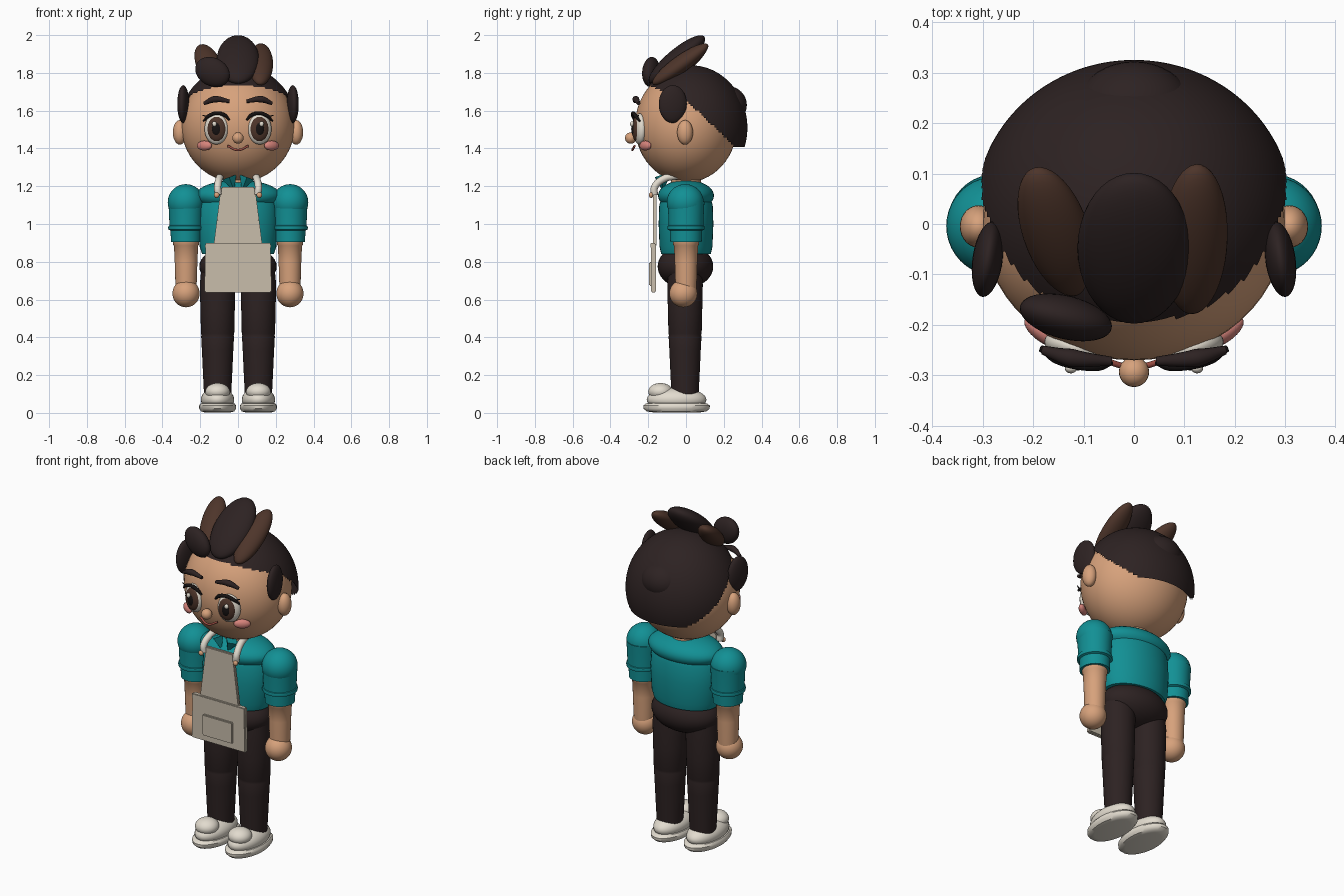
import bpy, bmesh, math
from mathutils import Matrix, Euler, Vector

if "Cube" in bpy.data.objects:
    bpy.data.objects.remove(bpy.data.objects["Cube"])


def material(name, rgb):
    m = bpy.data.materials.new(name)
    m.use_nodes = True
    m.diffuse_color = (*rgb, 1)
    m.node_tree.nodes["Principled BSDF"].inputs["Base Color"].default_value = (*rgb, 1)
    return m


SKIN = material("warm skin", (0.68, 0.36, 0.2))
DARK = material("dark brown", (0.026, 0.016, 0.016))
BROWN = material("chestnut", (0.075, 0.035, 0.023))
TEAL = material("teal cloth", (0.006, 0.28, 0.3))
BEIGE = material("beige canvas", (0.58, 0.51, 0.41))
CREAM = material("cream", (0.76, 0.71, 0.62))
PINK = material("blush pink", (0.68, 0.23, 0.2))
RED = material("lip red", (0.35, 0.08, 0.06))
BLACK = material("pupil black", (0.008, 0.006, 0.006))


def finish(name, bm, mat, smooth=True):
    bmesh.ops.recalc_face_normals(bm, faces=bm.faces)
    mesh = bpy.data.meshes.new(name)
    bm.to_mesh(mesh)
    bm.free()
    mesh.materials.append(mat)
    ob = bpy.data.objects.new(name, mesh)
    bpy.context.collection.objects.link(ob)
    if smooth:
        bpy.ops.object.select_all(action='DESELECT')
        ob.select_set(True)
        bpy.context.view_layer.objects.active = ob
        bpy.ops.object.shade_smooth_by_angle(angle=math.radians(40))
    return ob


def ball(name, mat, loc, size, rot=(0, 0, 0), keep=None, seg=40):
    """Ellipsoid; keep(point) optionally chooses which faces remain."""
    bm = bmesh.new()
    bmesh.ops.create_uvsphere(bm, u_segments=seg, v_segments=seg // 2, radius=1)
    turn = Euler([math.radians(a) for a in rot]).to_matrix().to_4x4()
    bm.transform(Matrix.Translation(loc) @ turn @ Matrix.Diagonal((*size, 1)))
    if keep:
        gone = [f for f in bm.faces if not keep(f.calc_center_median())]
        bmesh.ops.delete(bm, geom=gone, context='FACES')
    return finish(name, bm, mat)


def lathe(name, mat, loc, profile, depth=1.0, seg=40):
    """Closed solid from (radius, z) pairs, scaled in y by depth."""
    bm = bmesh.new()
    rings = []
    for r, z in profile:
        rings.append([bm.verts.new((loc[0] + r * math.cos(a), loc[1] + depth * r * math.sin(a), z))
                      for a in (2 * math.pi * i / seg for i in range(seg))])
    for low, high in zip(rings, rings[1:]):
        for i in range(seg):
            j = (i + 1) % seg
            bm.faces.new((low[i], low[j], high[j], high[i]))
    bm.faces.new(rings[0])
    bm.faces.new(rings[-1])
    return finish(name, bm, mat)


def tube(name, mat, points, radius, taper=False):
    curve = bpy.data.curves.new(name, 'CURVE')
    curve.dimensions = '3D'
    curve.bevel_depth = radius
    curve.bevel_resolution = 4
    curve.use_fill_caps = True
    spline = curve.splines.new('BEZIER')
    spline.bezier_points.add(len(points) - 1)
    for i, (bp, p) in enumerate(zip(spline.bezier_points, points)):
        bp.co = p
        bp.handle_left_type = bp.handle_right_type = 'AUTO'
        if taper and i in (0, len(points) - 1):
            bp.radius = 0.5
    curve.materials.append(mat)
    ob = bpy.data.objects.new(name, curve)
    bpy.context.collection.objects.link(ob)
    bpy.ops.object.select_all(action='DESELECT')
    ob.select_set(True)
    bpy.context.view_layer.objects.active = ob
    bpy.ops.object.convert(target='MESH')
    bpy.ops.object.shade_smooth_by_angle(angle=math.radians(50))


def panel(name, mat, outline, y_front, y_back, bevel=0.005):
    """Flat panel from an (x, z) outline."""
    bm = bmesh.new()
    face = bm.faces.new([bm.verts.new((x, y_front, z)) for x, z in outline])
    out = bmesh.ops.extrude_face_region(bm, geom=[face])
    moved = [v for v in out["geom"] if isinstance(v, bmesh.types.BMVert)]
    bmesh.ops.translate(bm, verts=moved, vec=(0, y_back - y_front, 0))
    bmesh.ops.bevel(bm, geom=bm.edges[:], offset=bevel, segments=2, affect='EDGES')
    finish(name, bm, mat)


def trapezoid(bottom, top, z0, z1):
    return [(-bottom, z0), (bottom, z0), (top, z1), (-top, z1)]


# Head and hair cap with a stepped hairline
ball("head", SKIN, (0, 0, 1.52), (0.3, 0.27, 0.3), seg=56)


def hairline(p):
    slope = 0.95 if p.y > 0 else 0.4
    return p.z > max(1.41, 1.655 - slope * p.y)


ball("hair_cap", DARK, (0, 0.025, 1.51), (0.315, 0.3, 0.33), keep=hairline, seg=160)
ball("hair_crown", DARK, (0, 0.22, 1.63), (0.12, 0.102, 0.1))

# Swept tufts
ball("centre_tuft", DARK, (0, -0.048, 1.87), (0.112, 0.19, 0.055), (40, 0, 0))
ball("right_tuft", BROWN, (-0.155, -0.015, 1.845), (0.066, 0.165, 0.045), (38, -8, 12))
ball("left_tuft", BROWN, (0.12, -0.03, 1.845), (0.066, 0.18, 0.045), (36, 8, 4))
ball("front_curl", DARK, (-0.135, -0.185, 1.805), (0.097, 0.043, 0.075), (0, 25, -14))

# Nose and mouth
ball("nose", SKIN, (0, -0.293, 1.455), (0.03, 0.03, 0.03), seg=24)
tube("mouth", RED, [(-0.055, -0.272, 1.413), (0, -0.284, 1.392), (0.055, -0.272, 1.413)], 0.006)

# Torso, yoke, hips and neck
lathe("shirt_body", TEAL, (0, 0), [(0.19, 0.84), (0.203, 0.88), (0.21, 1.0), (0.205, 1.1),
                                   (0.17, 1.18), (0.09, 1.22)], 0.69)
ball("shirt_yoke", TEAL, (0, 0, 1.15), (0.225, 0.148, 0.083))
ball("hips", DARK, (0, -0.003, 0.775), (0.205, 0.147, 0.115))
lathe("neck", SKIN, (0, 0), [(0.08, 1.18), (0.08, 1.28)])

# Apron
panel("apron_bib", BEIGE, trapezoid(0.13, 0.09, 0.88, 1.195), -0.175, -0.155)
panel("apron_skirt", BEIGE, trapezoid(0.178, 0.172, 0.637, 0.9), -0.184, -0.158)
panel("apron_waistband", BEIGE, trapezoid(0.174, 0.173, 0.872, 0.9), -0.187, -0.17, 0.003)
panel("apron_pocket", BEIGE, trapezoid(0.098, 0.098, 0.673, 0.798), -0.195, -0.18, 0.005)

for side, s in (("left", 1), ("right", -1)):
    def at(x, y, z):
        return (s * x, y, z)

    def path(*pts):
        return [at(*p) for p in pts]

    # Face
    ball(side + "_ear", SKIN, at(0.308, -0.005, 1.485), (0.037, 0.042, 0.065), seg=28)
    ball(side + "_sideburn", DARK, at(0.29, -0.07, 1.635), (0.03, 0.075, 0.1), (0, 0, s * 8))
    ball(side + "_eye_white", CREAM, at(0.115, -0.245, 1.503), (0.064, 0.034, 0.082), (0, 0, s * 15))
    ball(side + "_iris", BROWN, at(0.113, -0.262, 1.503), (0.05, 0.023, 0.066), (0, 0, s * 10))
    ball(side + "_pupil", BLACK, at(0.112, -0.274, 1.503), (0.027, 0.016, 0.038), seg=24)
    ball(side + "_eye_glint", CREAM, at(0.125, -0.286, 1.53), (0.012, 0.01, 0.014), seg=16)
    tube(side + "_lashes", BLACK, path((0.183, -0.245, 1.545), (0.155, -0.266, 1.572),
         (0.11, -0.279, 1.587), (0.07, -0.281, 1.575), (0.045, -0.275, 1.55)), 0.01, True)
    tube(side + "_lash_flick", BLACK, path((0.155, -0.264, 1.567), (0.187, -0.25, 1.575)), 0.006, True)
    tube(side + "_brow", DARK, path((0.18, -0.25, 1.638), (0.125, -0.265, 1.66),
         (0.045, -0.272, 1.65)), 0.018, True)
    ball(side + "_cheek", PINK, at(0.178, -0.215, 1.415), (0.046, 0.02, 0.026), (0, 0, s * 35), seg=28)

    # Collar points
    bm = bmesh.new()
    bmesh.ops.create_cone(bm, segments=4, radius1=0.004, radius2=0.04, depth=0.07, cap_ends=True)
    bm.transform(Matrix.Translation(at(0.035, -0.125, 1.215)) @ Matrix.Rotation(s * 0.35, 4, 'Y'))
    finish(side + "_collar", bm, TEAL, False)

    # Apron strap and button
    tube(side + "_strap", CREAM, path((0.105, -0.168, 1.155), (0.108, -0.166, 1.195),
         (0.1, -0.12, 1.238), (0.09, -0.05, 1.255)), 0.019)
    ball(side + "_button", SKIN, at(0.113, -0.185, 1.153), (0.015, 0.012, 0.015), seg=16)

    # Arm
    arm = at(0.275, 0, 0)
    ball(side + "_shoulder", TEAL, at(0.276, -0.004, 1.115), (0.096, 0.098, 0.096))
    lathe(side + "_sleeve", TEAL, arm, [(0.08, 0.905), (0.082, 0.965), (0.093, 0.97), (0.095, 0.98),
          (0.093, 0.99), (0.088, 0.992), (0.09, 1.05), (0.094, 1.12)], 1.04)
    lathe(side + "_forearm", SKIN, arm, [(0.054, 0.65), (0.057, 0.7), (0.06, 0.8), (0.064, 0.885),
          (0.068, 0.89), (0.068, 0.915)])
    ball(side + "_hand", SKIN, at(0.275, -0.014, 0.632), (0.072, 0.074, 0.073))

    # Leg
    lathe(side + "_trouser_leg", DARK, at(0.108, -0.005, 0), [(0.072, 0.1), (0.077, 0.2), (0.083, 0.33),
          (0.087, 0.405), (0.085, 0.412), (0.088, 0.42), (0.091, 0.55), (0.094, 0.68), (0.085, 0.78)])

    # Shoe
    foot = at(0.108, -0.05, 0)
    lathe(side + "_sole", CREAM, foot, [(0.07, 0.003), (0.088, 0.008), (0.097, 0.022), (0.098, 0.038),
          (0.09, 0.05), (0.08, 0.052)], 1.8)
    ball(side + "_shoe_upper", CREAM, at(0.108, -0.05, 0.07), (0.088, 0.158, 0.064))
    ball(side + "_toe_cap", CREAM, at(0.108, -0.135, 0.112), (0.065, 0.065, 0.046))
